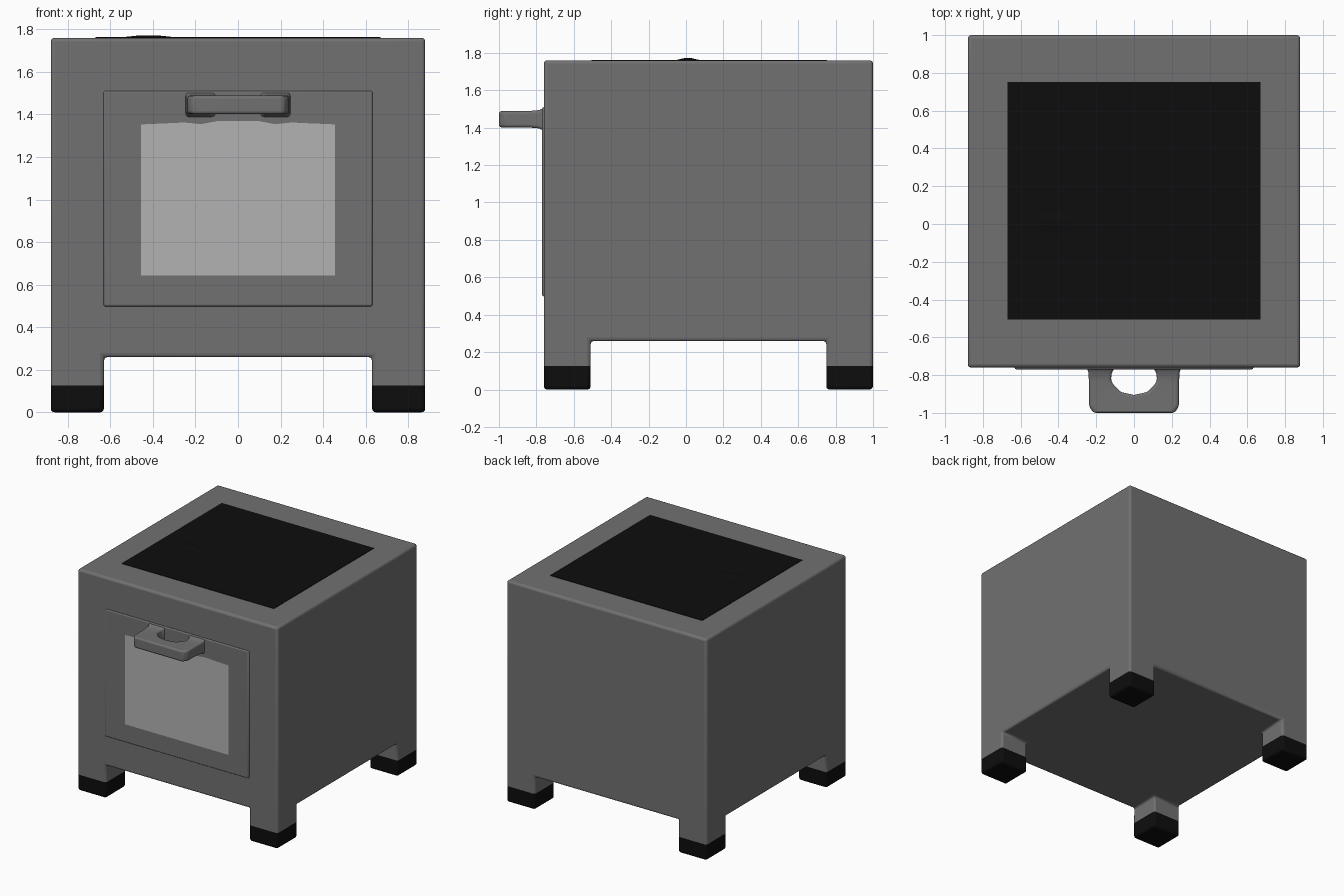
import bpy, bmesh
from mathutils import Vector

if "Cube" in bpy.data.objects:
    bpy.data.objects.remove(bpy.data.objects["Cube"])


def material(name, value):
    m = bpy.data.materials.new(name)
    m.diffuse_color = (value, value, value, 1)
    m.use_nodes = True
    m.node_tree.nodes["Principled BSDF"].inputs["Base Color"].default_value = m.diffuse_color
    return m


ENAMEL = material("dark_grey_enamel", 0.165)
BLACK = material("black", 0.004)
GLASS = material("pale_glass", 0.45)


def finish(name, bm, mats, bevel=0.0, segments=3):
    bmesh.ops.recalc_face_normals(bm, faces=bm.faces)
    me = bpy.data.meshes.new(name)
    bm.to_mesh(me)
    bm.free()
    ob = bpy.data.objects.new(name, me)
    bpy.context.collection.objects.link(ob)
    for m in mats:
        me.materials.append(m)
    if bevel:
        b = ob.modifiers.new("rounded_edges", 'BEVEL')
        b.width, b.segments, b.limit_method = bevel, segments, 'ANGLE'
    bpy.ops.object.select_all(action='DESELECT')
    ob.select_set(True)
    bpy.context.view_layer.objects.active = ob
    bpy.ops.object.shade_smooth_by_angle()
    return ob


def box_mesh(lo, hi):
    lo, hi = Vector(lo), Vector(hi)
    bm = bmesh.new()
    bmesh.ops.create_cube(bm, size=1)
    for v in bm.verts:
        v.co = (lo + hi) / 2 + v.co * (hi - lo)
    return bm


# Cabinet: legs are extruded from the corners of the underside
bm = box_mesh((-0.88, -0.76, 0.26), (0.88, 1.0, 1.76))
for axis, positions in (((1, 0, 0), (-0.63, 0.63)), ((0, 1, 0), (-0.51, 0.75))):
    for p in positions:
        bmesh.ops.bisect_plane(bm, geom=bm.verts[:] + bm.edges[:] + bm.faces[:],
                               plane_co=Vector(axis) * p, plane_no=axis)
corners = []
for f in bm.faces:
    c = f.calc_center_median()
    if c.z < 0.27 and abs(c.x) > 0.63 and (c.y < -0.51 or c.y > 0.75):
        corners.append(f)
for step in (0.133, 0.127):
    corners = bmesh.ops.extrude_discrete_faces(bm, faces=corners)["faces"]
    for v in {v for f in corners for v in f.verts}:
        v.co.z -= step
# Rubber feet at the leg ends
for f in bm.faces:
    f.material_index = int(f.calc_center_median().z < 0.12)
finish("cabinet_with_legs", bm, [ENAMEL, BLACK], 0.018)

# Door panel standing just proud of the front
finish("oven_door", box_mesh((-0.632, -0.769, 0.498), (0.632, -0.74, 1.51)),
       [ENAMEL], 0.008, 2)

# Window pane, its top edge dipping beside the handle mounts
half = [(0.455, 0.642), (0.455, 1.353), (0.25, 1.362), (0.175, 1.354), (0.10, 1.368)]
outline = half + [(-x, z) for x, z in reversed(half)]
bm = bmesh.new()
bm.faces.new([bm.verts.new((x, -0.7705, z)) for x, z in outline])
bmesh.ops.solidify(bm, geom=bm.faces[:], thickness=0.004)
finish("door_window", bm, [GLASS])

# Door handle: U-shaped strip of (outer xy, inner xy, half height) sections
right = [((0.25, -0.762), (0.10, -0.762), 0.062),
         ((0.242, -0.785), (0.118, -0.785), 0.049),
         ((0.238, -0.84), (0.122, -0.83), 0.044),
         ((0.238, -0.965), (0.105, -0.855), 0.043),
         ((0.215, -1.0), (0.07, -0.89), 0.043)]
mid = [((0, -1.0), (0, -0.905), 0.043)]
left = [((-o[0], o[1]), (-i[0], i[1]), h) for o, i, h in reversed(right)]
bm = bmesh.new()
rings = []
for o, i, h in right + mid + left:
    rings.append([bm.verts.new((x, y, 1.445 + s * h))
                  for (x, y), s in ((o, -1), (o, 1), (i, 1), (i, -1))])
for a, b in zip(rings, rings[1:]):
    for k in range(4):
        n = (k + 1) % 4
        bm.faces.new((a[k], a[n], b[n], b[k]))
bm.faces.new(rings[0])
bm.faces.new(rings[-1])
finish("door_handle", bm, [ENAMEL], 0.014)

# Black cooktop glass with a slight swelling on its left side
finish("cooktop", box_mesh((-0.67, -0.505, 1.74), (0.67, 0.753, 1.763)), [BLACK])
bm = bmesh.new()
bmesh.ops.create_cone(bm, cap_ends=True, segments=12, radius1=1, radius2=0.25, depth=1)
for v in bm.verts:
    v.co = Vector((-0.42 + v.co.x * 0.15, 0.01 + v.co.y * 0.07, 1.766 + v.co.z * 0.012))
finish("cooktop_swelling", bm, [BLACK])
